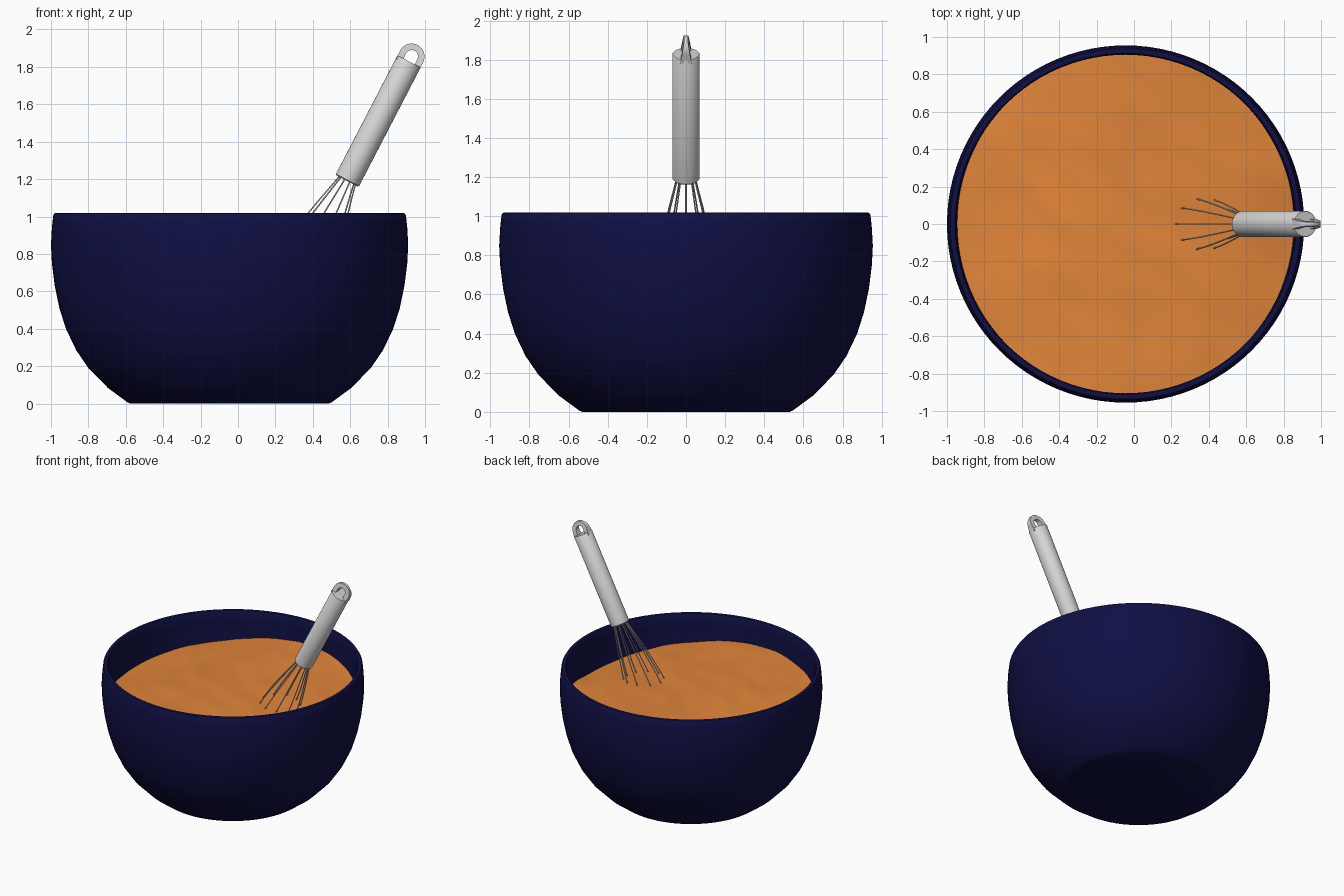
import bpy, bmesh, math
from mathutils import Vector, noise

if "Cube" in bpy.data.objects:
    bpy.data.objects.remove(bpy.data.objects["Cube"])

BOWL_X = -0.045


def material(name, color):
    m = bpy.data.materials.new(name)
    m.use_nodes = True
    m.diffuse_color = (*color, 1)
    bsdf = next(n for n in m.node_tree.nodes if n.type == 'BSDF_PRINCIPLED')
    bsdf.inputs["Base Color"].default_value = (*color, 1)
    return m


navy = material("navy glaze", (0.005, 0.005, 0.06))
orange = material("orange batter", (0.75, 0.235, 0.042))
steel = material("brushed steel", (0.66, 0.66, 0.66))


def finish(name, bm, mat, angle=40):
    bmesh.ops.recalc_face_normals(bm, faces=bm.faces)
    mesh = bpy.data.meshes.new(name)
    bm.to_mesh(mesh)
    bm.free()
    mesh.materials.append(mat)
    ob = bpy.data.objects.new(name, mesh)
    bpy.context.collection.objects.link(ob)
    bpy.ops.object.select_all(action='DESELECT')
    ob.select_set(True)
    bpy.context.view_layer.objects.active = ob
    bpy.ops.object.shade_smooth_by_angle(angle=math.radians(angle))
    return ob


def lathe(bm, profile, steps=96):
    verts = [bm.verts.new((r, 0, z)) for r, z in profile]
    edges = [bm.edges.new(pair) for pair in zip(verts, verts[1:])]
    bmesh.ops.spin(bm, geom=verts + edges, cent=(0, 0, 0), axis=(0, 0, 1),
                   angle=2 * math.pi, steps=steps)
    bmesh.ops.remove_doubles(bm, verts=bm.verts, dist=0.0005)


# Bowl: outside from the foot up, over the rounded rim, down the inside
bm = bmesh.new()
lathe(bm, [(0, 0), (0.53, 0), (0.545, 0.006), (0.65, 0.083), (0.755, 0.19),
           (0.82, 0.285), (0.875, 0.4), (0.91, 0.51), (0.935, 0.63),
           (0.95, 0.75), (0.955, 0.85), (0.95, 0.94), (0.943, 1.005),
           (0.937, 1.016), (0.925, 1.02), (0.912, 1.016), (0.905, 1.005),
           (0.909, 0.93), (0.908, 0.8), (0.89, 0.63), (0.83, 0.4),
           (0.7, 0.2), (0.5, 0.06), (0, 0.05)])
bowl = finish("bowl", bm, navy)
bowl.location.x = BOWL_X


# Batter: a softly ridged, slightly lumpy disc
def batter_height(x, y):
    lumps = noise.noise(Vector((x * 2.2 + 4, y * 2.2, 0.3))) * 0.016
    folds = noise.noise(Vector((x * 3 - y * 2, (x + y) * 5, 2))) * 0.007
    return 0.825 - 0.12 * x * x + lumps + folds


bm = bmesh.new()
lathe(bm, [(0.91 * i / 30, 0) for i in range(31)])
for v in bm.verts:
    v.co.z = batter_height(v.co.x, v.co.y)
batter = finish("batter", bm, orange, 60)
batter.location.x = BOWL_X

# Whisk parts are built upright along z, then leaned over as one
GRIP_BASE = Vector((0.583, 0, 1.19))
LEAN = math.atan2(0.332, 0.64)
GRIP_LENGTH = 0.72
GRIP_RADIUS = 0.07


def lean(ob):
    ob.location = GRIP_BASE
    ob.rotation_euler = (0, LEAN, 0)


# Whisk handle
bm = bmesh.new()
lathe(bm, [(0, 0), (0.064, 0), (GRIP_RADIUS, 0.006),
           (GRIP_RADIUS, GRIP_LENGTH - 0.004),
           (0.067, GRIP_LENGTH), (0, GRIP_LENGTH)], 48)
lean(finish("whisk_handle", bm, steel))

# Hanging loop: a flat arch that gets thinner towards its top
bm = bmesh.new()
arch = [(math.pi * i / 24, 0.03) for i in range(25)]
path = [(0, -0.02), (0, 0.005)] + arch + [(math.pi, 0.005), (math.pi, -0.02)]
rows = []
for a, rise in path:
    row = []
    for radius, side in ((0.069, 1), (0.034, 1), (0.034, -1), (0.069, -1)):
        h = rise + radius * math.sin(a)
        half = 0.01 + 0.016 * max(0, 1 - h / 0.09)
        row.append(bm.verts.new((radius * math.cos(a), side * half,
                                 GRIP_LENGTH + h)))
    rows.append(row)
for low, high in zip(rows, rows[1:]):
    for i in range(4):
        j = (i + 1) % 4
        bm.faces.new((low[i], low[j], high[j], high[i]))
bm.faces.new(rows[0])
bm.faces.new(rows[-1])
lean(finish("whisk_hanging_loop", bm, steel))

# Whisk wires: five balloon loops fanned about the handle axis
half_loop = [(0.045, 0.02), (0.058, -0.04), (0.095, -0.2), (0.13, -0.38),
             (0.145, -0.52), (0.125, -0.65), (0.07, -0.73)]
loop = half_loop + [(0, -0.75)] + [(-r, z) for r, z in reversed(half_loop)]
for n in range(5):
    turn = math.pi * n / 5
    curve = bpy.data.curves.new("whisk_wire", 'CURVE')
    curve.dimensions = '3D'
    curve.bevel_depth = 0.004
    curve.bevel_resolution = 1
    curve.resolution_u = 6
    curve.materials.append(steel)
    spline = curve.splines.new('BEZIER')
    spline.bezier_points.add(len(loop) - 1)
    for p, (r, z) in zip(spline.bezier_points, loop):
        p.co = (r * math.cos(turn), r * math.sin(turn), z)
        p.handle_left_type = p.handle_right_type = 'AUTO'
    wire = bpy.data.objects.new(f"whisk_wire_{n + 1}", curve)
    bpy.context.collection.objects.link(wire)
    lean(wire)
